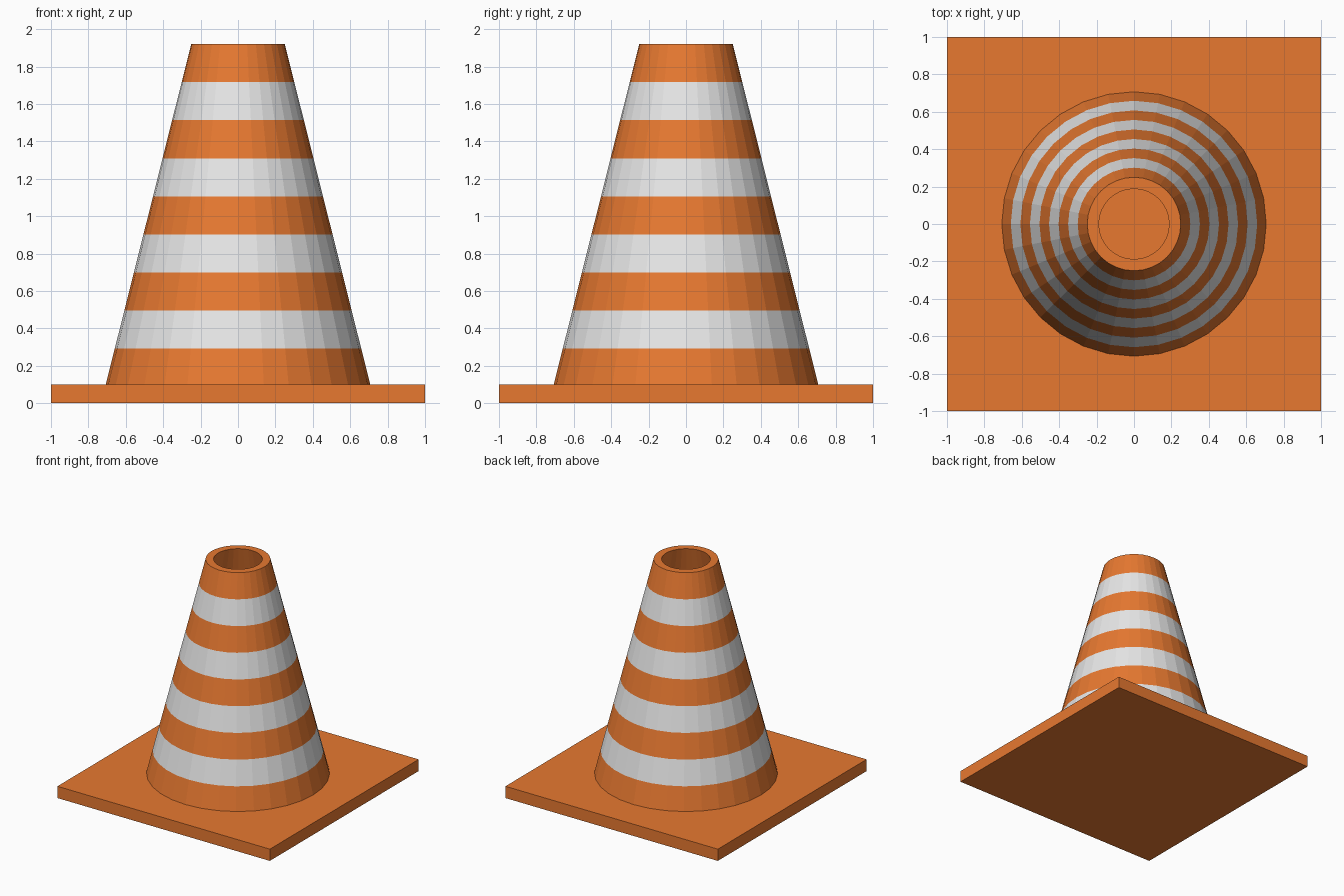
import bpy
import bmesh
from math import sin, cos, tau

SIDES = 32
BANDS = 9
BASE_TOP, CONE_TOP = 0.1, 1.92
BOTTOM_RADIUS, TOP_RADIUS = 0.707, 0.25
WALL = 0.062
BAND_HEIGHT = 0.2035

cube = bpy.data.objects.get("Cube")
if cube:
    bpy.data.objects.remove(cube, do_unlink=True)


def make_material(name, colour):
    mat = bpy.data.materials.new(name)
    mat.use_nodes = True
    mat.diffuse_color = colour
    mat.node_tree.nodes["Principled BSDF"].inputs["Base Color"].default_value = colour
    return mat


def add_object(name, bm, materials):
    bmesh.ops.recalc_face_normals(bm, faces=bm.faces)
    mesh = bpy.data.meshes.new(name)
    bm.to_mesh(mesh)
    bm.free()
    for mat in materials:
        mesh.materials.append(mat)
    obj = bpy.data.objects.new(name, mesh)
    bpy.context.collection.objects.link(obj)
    return obj


orange = make_material("orange rubber", (0.8, 0.19, 0.03, 1))
white = make_material("white stripe", (0.8, 0.8, 0.8, 1))

# Square base slab
bm = bmesh.new()
bmesh.ops.create_cube(bm, size=1)
bmesh.ops.scale(bm, vec=(2, 2, BASE_TOP), verts=bm.verts)
bmesh.ops.translate(bm, vec=(0, 0, BASE_TOP / 2), verts=bm.verts)
add_object("base", bm, [orange])

# Hollow cone: one closed wall profile, up the outside and down the inside
heights = [BASE_TOP] + [CONE_TOP - BAND_HEIGHT * i for i in range(BANDS - 1, -1, -1)]


def radius_at(z):
    t = (z - BASE_TOP) / (CONE_TOP - BASE_TOP)
    return BOTTOM_RADIUS + (TOP_RADIUS - BOTTOM_RADIUS) * t


outside = [(radius_at(z), z) for z in heights]
inside = [(r - WALL, z) for r, z in reversed(outside)]
profile = outside + inside

bm = bmesh.new()
rings = [[bm.verts.new((r * cos(tau * i / SIDES), r * sin(tau * i / SIDES), z))
          for i in range(SIDES)] for r, z in profile]
for k, ring in enumerate(rings):
    upper = rings[(k + 1) % len(rings)]
    # Every second band is white; the rim and foot stay orange
    band = k if k < BANDS else 2 * BANDS - k
    is_wall = k not in (BANDS, len(rings) - 1)
    for i in range(SIDES):
        j = (i + 1) % SIDES
        face = bm.faces.new((ring[i], ring[j], upper[j], upper[i]))
        face.material_index = band % 2 if is_wall else 0
add_object("striped_cone", bm, [orange, white])
